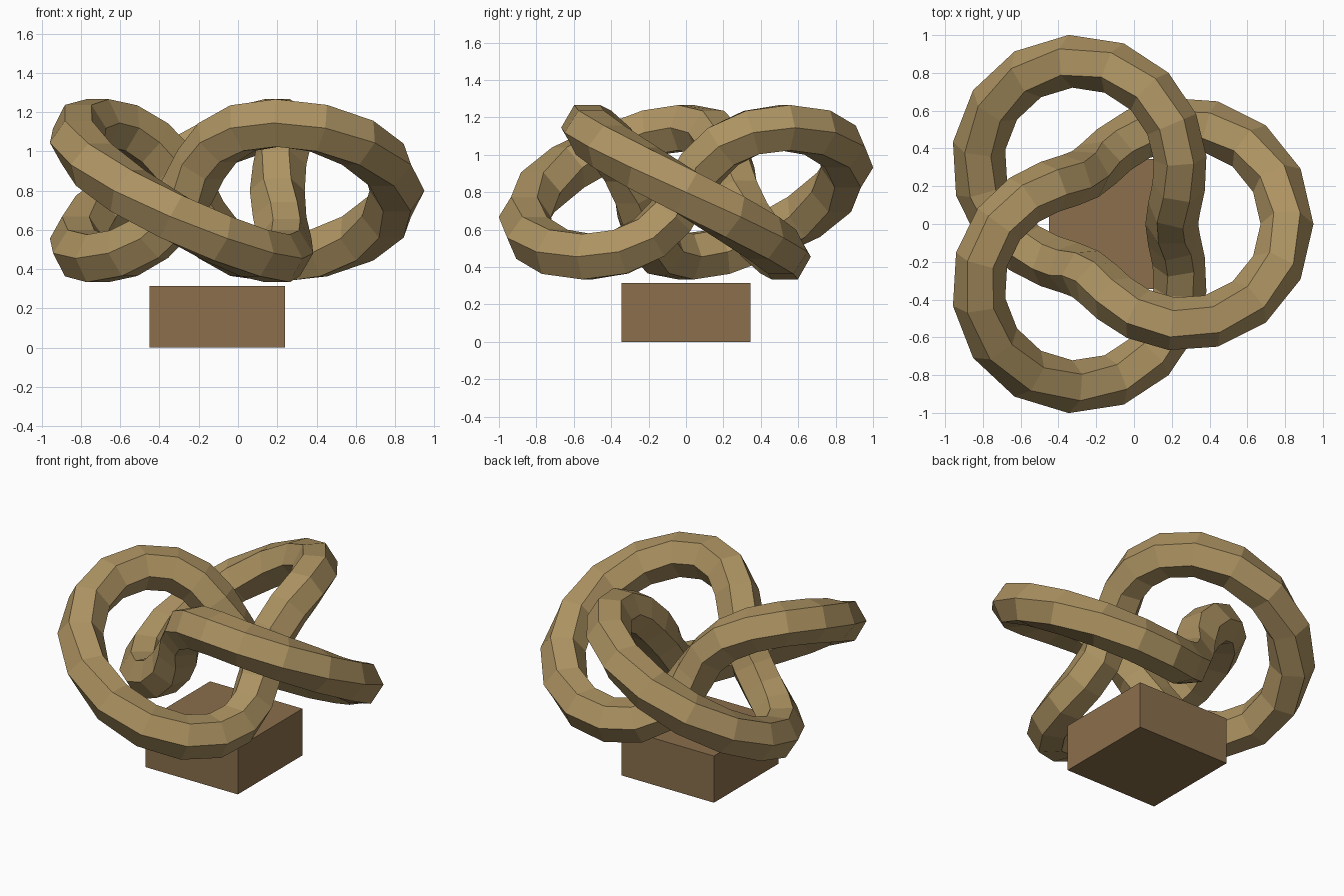
import bpy, bmesh
from math import sin, cos, tau
from mathutils import Vector

if "Cube" in bpy.data.objects:
    bpy.data.objects.remove(bpy.data.objects["Cube"])

CX = -0.105      # shared axis of knot and plinth
SEGMENTS = 48    # rings along the knot
SIDES = 6        # hexagonal tube
TUBE = 0.14


def material(name, srgb):
    m = bpy.data.materials.new(name)
    m.diffuse_color = [((c / 255 + 0.055) / 1.055) ** 2.4 for c in srgb] + [1]
    m.use_nodes = True
    m.node_tree.nodes["Principled BSDF"].inputs["Base Color"].default_value = m.diffuse_color
    return m


def finish(bm, name, mat):
    bmesh.ops.recalc_face_normals(bm, faces=bm.faces)
    mesh = bpy.data.meshes.new(name)
    bm.to_mesh(mesh)
    bm.free()
    mesh.materials.append(mat)
    obj = bpy.data.objects.new(name, mesh)
    bpy.context.collection.objects.link(obj)
    return obj


def knot_point(t):
    r = 0.305 * (2 + cos(3 * t))
    return Vector((CX + r * cos(2 * t), r * sin(2 * t), 0.8 - 0.345 * sin(3 * t)))


# Trefoil knot: hexagonal rings swept along the closed path
bm = bmesh.new()
rings = []
for i in range(SEGMENTS):
    t = tau * i / SEGMENTS
    centre = knot_point(t)
    tangent = (knot_point(t + 0.001) - knot_point(t - 0.001)).normalized()
    side = tangent.cross(Vector((0, 0, 1))).normalized()
    up = side.cross(tangent)
    rings.append([bm.verts.new(centre + TUBE * (side * cos(a) + up * sin(a)))
                  for a in (tau * k / SIDES for k in range(SIDES))])
for i, ring in enumerate(rings):
    nxt = rings[(i + 1) % SEGMENTS]
    for k in range(SIDES):
        j = (k + 1) % SIDES
        bm.faces.new((ring[k], ring[j], nxt[j], nxt[k]))
finish(bm, "trefoil_knot", material("tan bronze", (173, 147, 98)))

# Plinth: plain block under the knot
bm = bmesh.new()
bmesh.ops.create_cube(bm, size=1)
for v in bm.verts:
    v.co = Vector((CX + v.co.x * 0.69, v.co.y * 0.69, (v.co.z + 0.5) * 0.315))
finish(bm, "plinth", material("brown wood", (139, 111, 76)))
